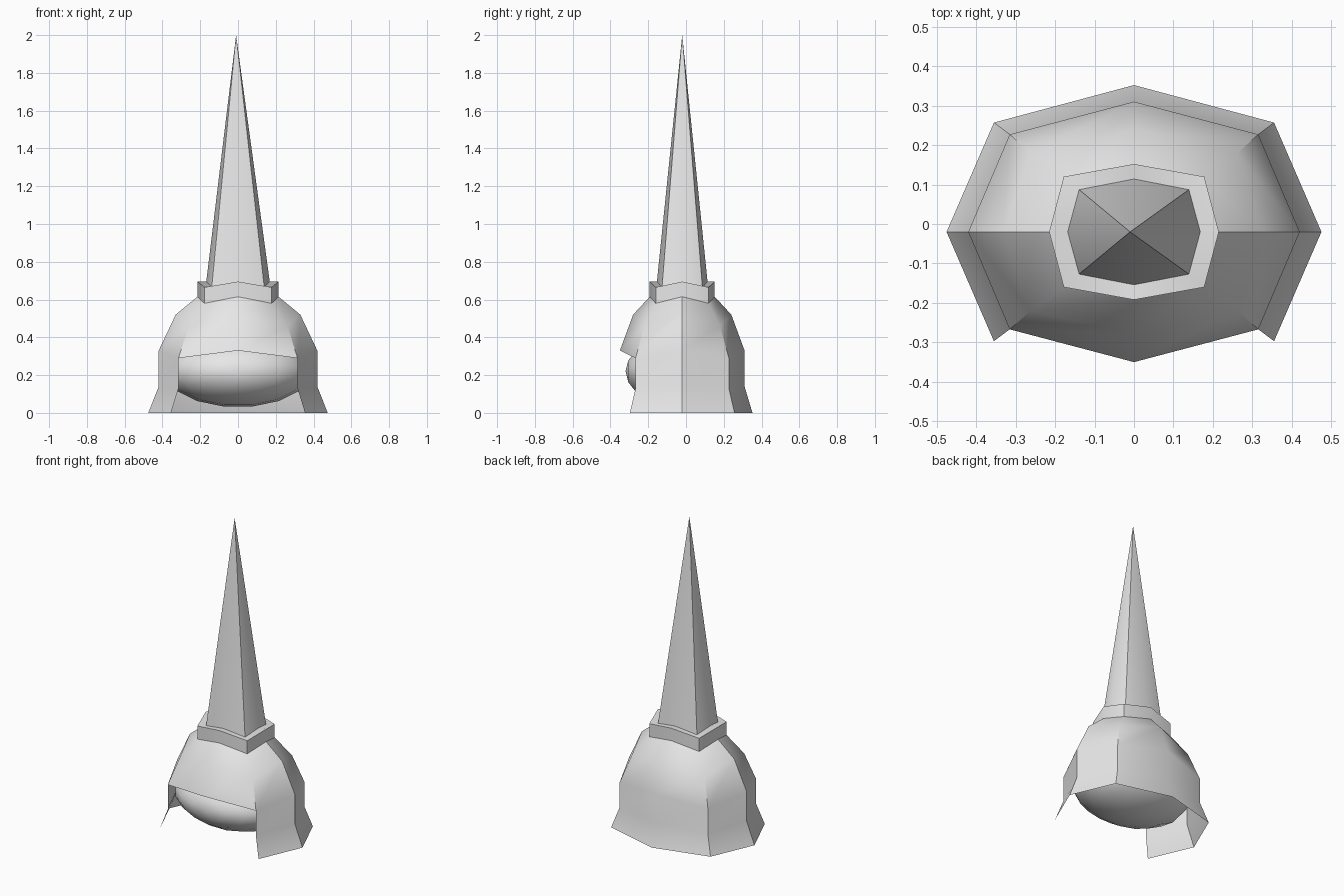
import bpy, bmesh, math

if "Cube" in bpy.data.objects:
    bpy.data.objects.remove(bpy.data.objects["Cube"])

CY = -0.02  # y of the shared vertical axis

grey = bpy.data.materials.new("light_grey")
grey.use_nodes = True
grey.diffuse_color = (0.8, 0.8, 0.8, 1)
grey.node_tree.nodes["Principled BSDF"].inputs["Base Color"].default_value = (0.8, 0.8, 0.8, 1)


def ring(bm, side, cx, cy, mid, z, z_corner):
    """Eight-sided ring: index 0 is +x, 2 is back, 4 is -x, 6 is front."""
    pts = [(side, 0), (cx, cy), (0, mid), (-cx, cy),
           (-side, 0), (-cx, -cy), (0, -mid), (cx, -cy)]
    return [bm.verts.new((x, y + CY, z_corner if i % 2 else z))
            for i, (x, y) in enumerate(pts)]


def bridge(bm, low, high, skip=()):
    for i in range(8):
        if i not in skip:
            j = (i + 1) % 8
            bm.faces.new((low[i], low[j], high[j], high[i]))


def finish(bm, name, angle):
    loose = [v for v in bm.verts if not v.link_faces]
    bmesh.ops.delete(bm, geom=loose, context='VERTS')
    mesh = bpy.data.meshes.new(name)
    bm.to_mesh(mesh)
    bm.free()
    mesh.materials.append(grey)
    obj = bpy.data.objects.new(name, mesh)
    bpy.context.collection.objects.link(obj)
    bpy.ops.object.select_all(action='DESELECT')
    obj.select_set(True)
    bpy.context.view_layer.objects.active = obj
    bpy.ops.object.shade_smooth_by_angle(angle=math.radians(angle))
    return obj


# Helmet shell: flared skirt, straight wall and dome, with an open front
bm = bmesh.new()
rings = [ring(bm, *r) for r in (
    (0.475, 0.355, 0.277, 0.372, 0.00, 0.00),
    (0.42, 0.315, 0.247, 0.33, 0.14, 0.13),
    (0.42, 0.315, 0.247, 0.33, 0.33, 0.29),
    (0.33, 0.262, 0.20, 0.26, 0.52, 0.46),
    (0.215, 0.178, 0.14, 0.172, 0.615, 0.58))]
for k in range(4):
    bridge(bm, rings[k], rings[k + 1], skip=(5, 6) if k < 2 else ())
finish(bm, "helmet_shell", 40)

# Collar: wavy band with a flat lip running in to the spike
bm = bmesh.new()
low = ring(bm, 0.215, 0.178, 0.14, 0.172, 0.615, 0.58)
top = ring(bm, 0.215, 0.178, 0.14, 0.172, 0.695, 0.665)
lip = ring(bm, 0.168, 0.139, 0.107, 0.134, 0.695, 0.665)
bridge(bm, low, top)
bridge(bm, top, lip)
finish(bm, "collar", 40)

# Spike: tall eight-sided cone with four sharp corner edges
bm = bmesh.new()
base = ring(bm, 0.168, 0.139, 0.107, 0.134, 0.695, 0.665)
tip = bm.verts.new((-0.01, CY, 2.0))
for i in range(8):
    bm.faces.new((base[i], base[(i + 1) % 8], tip))
finish(bm, "spike", 40)

# Rounded head inside the helmet, its poles pointing front and back
bm = bmesh.new()
bmesh.ops.create_uvsphere(bm, u_segments=16, v_segments=10, radius=1)
half = math.pi / 16
for v in bm.verts:
    x, y, z = v.co
    a = x * math.cos(half) - y * math.sin(half)
    b = x * math.sin(half) + y * math.cos(half)
    v.co = (0.385 * a, -0.03 - 0.29 * z, 0.22 + 0.19 * b)
bmesh.ops.recalc_face_normals(bm, faces=bm.faces)
finish(bm, "head", 60)
